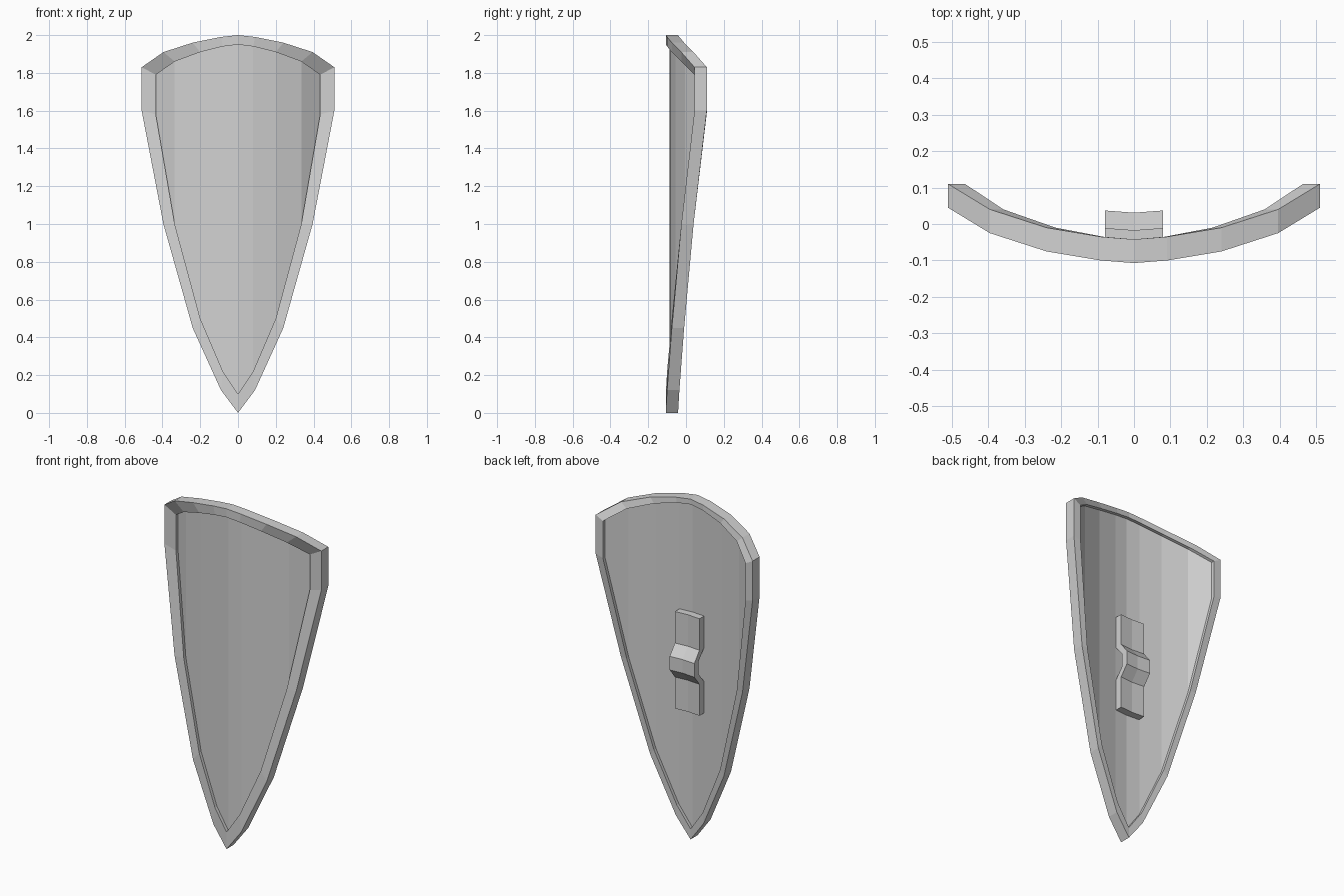
import bpy
import bmesh

cube = bpy.data.objects.get("Cube")
if cube:
    bpy.data.objects.remove(cube, do_unlink=True)

grey = bpy.data.materials.new("plain grey")
grey.use_nodes = True
grey.diffuse_color = (0.64, 0.64, 0.64, 1)
grey.node_tree.nodes["Principled BSDF"].inputs["Base Color"].default_value = grey.diffuse_color


def make_object(name, build):
    """Create a flat-shaded mesh object filled in by build(bm)."""
    bm = bmesh.new()
    build(bm)
    bmesh.ops.recalc_face_normals(bm, faces=bm.faces)
    mesh = bpy.data.meshes.new(name)
    bm.to_mesh(mesh)
    bm.free()
    mesh.materials.append(grey)
    obj = bpy.data.objects.new(name, mesh)
    bpy.context.collection.objects.link(obj)
    return obj


def bridge(bm, a, b):
    """Join two closed loops of vertices with quads."""
    for i in range(len(a)):
        j = (i + 1) % len(a)
        bm.faces.new((a[i], a[j], b[j], b[i]))


# Half outline columns from the middle outwards: x, top z, bottom z
OUTER = [(0, 2.0, 0), (0.09, 1.99, 0.12), (0.24, 1.96, 0.45),
         (0.395, 1.91, 1.0), (0.51, 1.83, 1.6)]
INNER = [(0, 1.95, 0.1), (0.08, 1.94, 0.22), (0.2, 1.91, 0.5),
         (0.335, 1.86, 1.0), (0.435, 1.79, 1.58)]
BOW = [-0.107, -0.1, -0.075, -0.025, 0.045]  # front depth of each column
THICK = 0.065
RECESS = 0.019
BACK_INSET = 0.62


def outline(inset, depth):
    """Mirrored closed outline, bowed in depth, inset towards the panel."""
    cols = []
    for o, n, y in zip(OUTER, INNER, BOW):
        x, top, low = (p + (q - p) * inset for p, q in zip(o, n))
        cols.append((x, y + depth, top, low))
    cols = [(-x, y, t, b) for x, y, t, b in cols[:0:-1]] + cols
    return ([(x, y, t) for x, y, t, b in cols]
            + [(x, y, b) for x, y, t, b in reversed(cols)])


FRONT_PANEL = outline(1, RECESS)
BACK_PANEL = outline(BACK_INSET, THICK - RECESS)


# Raised border around the whole shield
def build_rim(bm):
    loops = [FRONT_PANEL, outline(1, 0), outline(0, 0), outline(0, THICK),
             outline(BACK_INSET, THICK), BACK_PANEL]
    rings = [[bm.verts.new(p) for p in loop] for loop in loops]
    for a, b in zip(rings, rings[1:] + rings[:1]):
        bridge(bm, a, b)


# Bowed panel made of vertical strips
def build_panel(bm):
    rings = [[bm.verts.new(p) for p in loop] for loop in (FRONT_PANEL, BACK_PANEL)]
    for r in rings:
        for i in range(len(r) // 2 - 1):
            bm.faces.new((r[i], r[i + 1], r[-i - 2], r[-i - 1]))
    bridge(bm, *rings)


# Bent strap on the back, with a raised grip in the middle
def build_handle(bm):
    middle = 1.045
    half = [(0.285, 0), (0.1, 0), (0.04, 1)]
    path = half + [(-z, up) for z, up in reversed(half)]
    section = ([(middle + z, -0.017 + 0.048 * up) for z, up in path]
               + [(middle + z, -0.06 + 0.05 * up) for z, up in reversed(path)])
    rings = [[bm.verts.new((x, y + curve, z)) for z, y in section]
             for x, curve in ((-0.08, 0.006), (0, 0), (0.08, 0.006))]
    bridge(bm, rings[0], rings[1])
    bridge(bm, rings[1], rings[2])
    for r in (rings[0], rings[2]):
        for i in range(len(path) - 1):
            bm.faces.new((r[i], r[i + 1], r[-i - 2], r[-i - 1]))


make_object("shield_rim", build_rim)
make_object("shield_panel", build_panel)
make_object("back_handle", build_handle)
